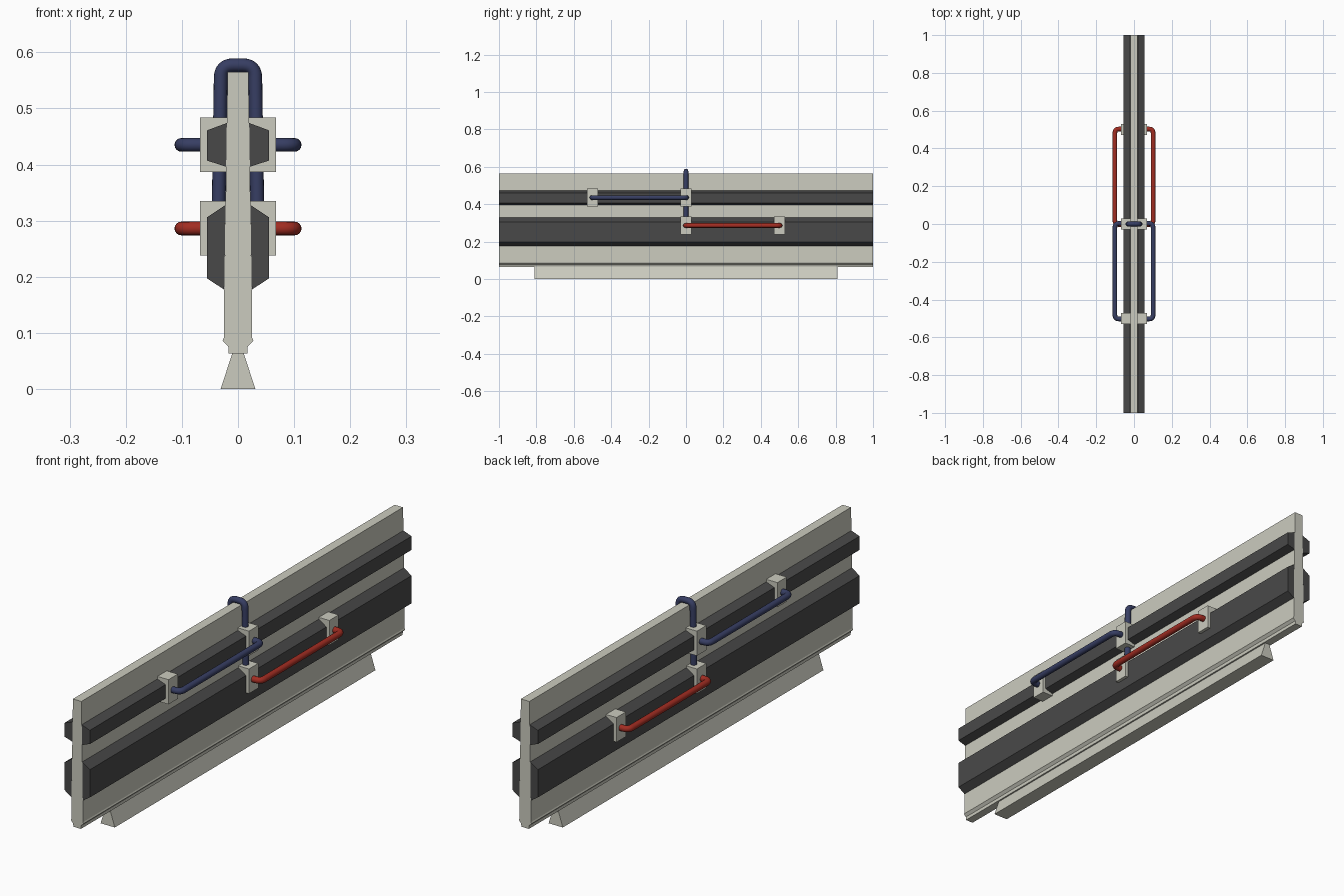
import bpy, bmesh, math
from mathutils import Vector

if "Cube" in bpy.data.objects:
    bpy.data.objects.remove(bpy.data.objects["Cube"])


def material(name, rgb):
    m = bpy.data.materials.new(name)
    m.diffuse_color = (*rgb, 1)
    m.use_nodes = True
    m.node_tree.nodes["Principled BSDF"].inputs["Base Color"].default_value = m.diffuse_color
    return m


CONCRETE = material("pale_concrete", (0.60, 0.60, 0.52))
DARK = material("dark_grey", (0.066, 0.066, 0.066))
BLUE = material("navy_blue", (0.038, 0.048, 0.125))
RED = material("red", (0.36, 0.026, 0.016))


def make_object(name, bm, mat):
    bmesh.ops.recalc_face_normals(bm, faces=bm.faces)
    me = bpy.data.meshes.new(name)
    bm.to_mesh(me)
    bm.free()
    me.materials.append(mat)
    ob = bpy.data.objects.new(name, me)
    bpy.context.collection.objects.link(ob)
    return ob


def extrude_profile(name, pts, y0, y1, mat):
    """Closed XZ profile drawn out along Y."""
    bm = bmesh.new()
    a = [bm.verts.new((x, y0, z)) for x, z in pts]
    b = [bm.verts.new((x, y1, z)) for x, z in pts]
    bm.faces.new(a)
    bm.faces.new(b)
    n = len(pts)
    for i in range(n):
        j = (i + 1) % n
        bm.faces.new((a[i], a[j], b[j], b[i]))
    return make_object(name, bm, mat)


def symmetric(half):
    return half + [(-x, z) for x, z in reversed(half)]


def pipe(name, pts, mat, bend=0.022, radius=0.0122, sides=16, steps=6):
    """Round planar pipe with rounded corners."""
    pts = [Vector(p) for p in pts]
    path = [pts[0]]
    for p, c, q in zip(pts, pts[1:], pts[2:]):
        s = c + (p - c).normalized() * bend
        e = c + (q - c).normalized() * bend
        for k in range(steps + 1):
            t = k / steps
            path.append(s * (1 - t) ** 2 + c * 2 * t * (1 - t) + e * t * t)
    path.append(pts[-1])
    normal = (pts[1] - pts[0]).cross(pts[2] - pts[1]).normalized()
    bm = bmesh.new()
    rings = []
    for i, p in enumerate(path):
        tangent = (path[min(i + 1, len(path) - 1)] - path[max(i - 1, 0)]).normalized()
        side = tangent.cross(normal)
        ring = []
        for k in range(sides):
            a = 2 * math.pi * k / sides
            ring.append(bm.verts.new(p + radius * (math.cos(a) * normal + math.sin(a) * side)))
        rings.append(ring)
    for r, s in zip(rings, rings[1:]):
        for k in range(sides):
            j = (k + 1) % sides
            bm.faces.new((r[k], r[j], s[j], s[k])).smooth = True
    bm.faces.new(rings[0])
    bm.faces.new(rings[-1])
    return make_object(name, bm, mat)


# Barrier wall and its dovetail foot
extrude_profile("wall_panel", symmetric([
    (0.0185, 0.565), (0.0245, 0.18), (0.025, 0.092), (0.0275, 0.086),
    (0.0175, 0.076), (0.0165, 0.063)]), -1, 1, CONCRETE)
extrude_profile("foot", symmetric([(0.010, 0.064), (0.031, 0.0)]), -0.81, 0.81, CONCRETE)

UPPER_RAIL = [(0.0199, 0.474), (0.055, 0.461), (0.055, 0.407), (0.0211, 0.396)]
LOWER_RAIL = [(0.0222, 0.328), (0.055, 0.306), (0.055, 0.197), (0.0246, 0.177)]

for sx, label in ((1, "right"), (-1, "left")):
    # Long dark rails
    for level, prof in (("upper", UPPER_RAIL), ("lower", LOWER_RAIL)):
        extrude_profile(f"{level}_rail_{label}", [(sx * x, z) for x, z in prof], -1, 1, DARK)

    # Clamp blocks, and the handle pipe joining each pair
    for level, zc, ys, mat in (("upper", 0.435, (-0.503, 0.003), BLUE),
                               ("lower", 0.286, (-0.003, 0.503), RED)):
        for y in ys:
            yc = round(y * 2) / 2
            extrude_profile(f"{level}_clamp_{label}", [
                (sx * 0.018, zc - 0.048), (sx * 0.068, zc - 0.048),
                (sx * 0.068, zc + 0.049), (sx * 0.018, zc + 0.049)],
                yc - 0.029, yc + 0.029, CONCRETE)
        pipe(f"{level}_handle_{label}", [
            (sx * 0.06, ys[0], zc), (sx * 0.101, ys[0], zc),
            (sx * 0.101, ys[1], zc), (sx * 0.06, ys[1], zc)], mat)

# Hoop over the top of the wall
pipe("lifting_hoop", [(-0.035, 0, 0.29), (-0.0305, 0, 0.577),
                      (0.0305, 0, 0.577), (0.035, 0, 0.29)], BLUE)
